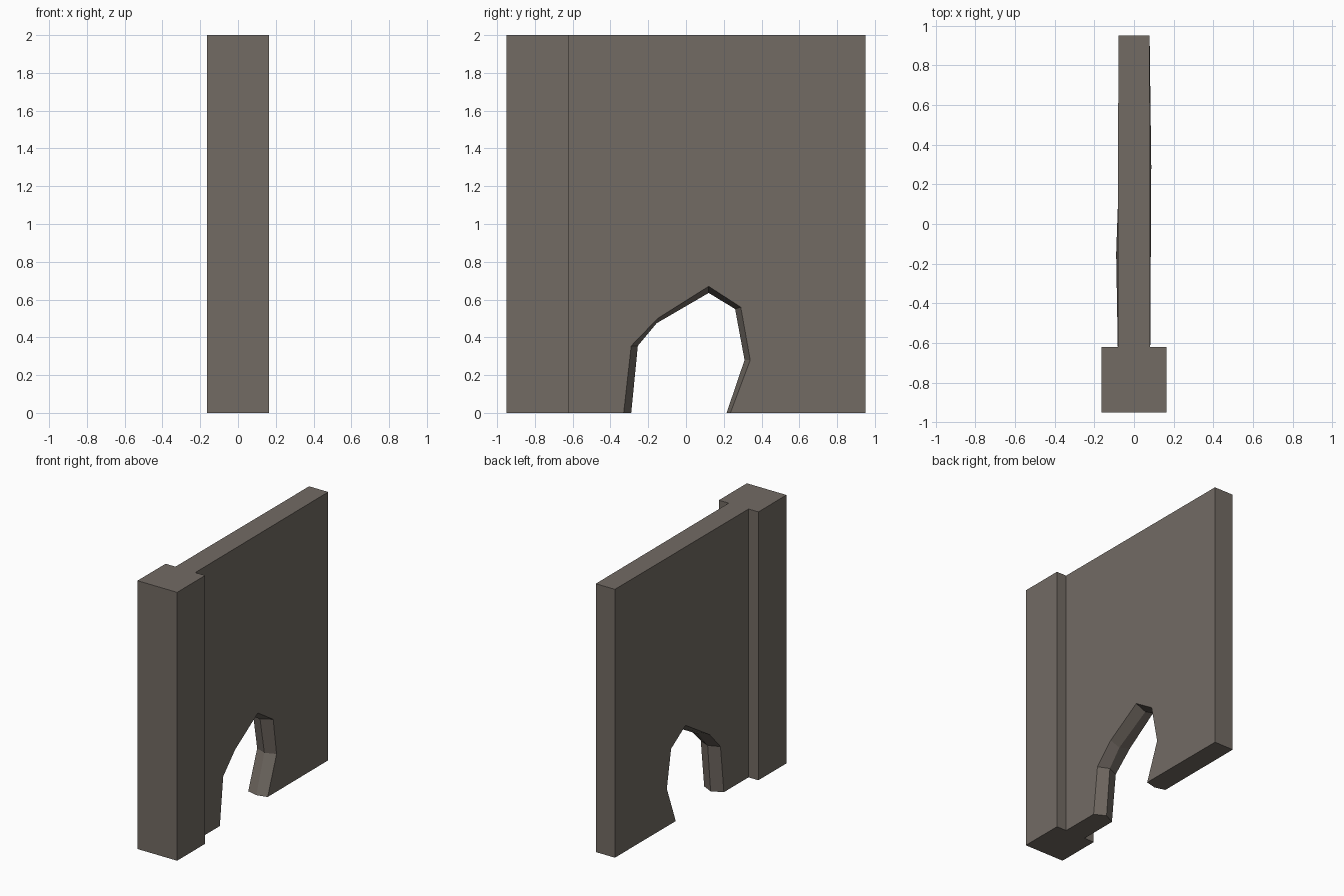
import bpy
import bmesh

if "Cube" in bpy.data.objects:
    bpy.data.objects.remove(bpy.data.objects["Cube"])

stone = bpy.data.materials.new("warm grey stone")
stone.diffuse_color = (0.17, 0.147, 0.127, 1)
stone.use_nodes = True
stone.node_tree.nodes["Principled BSDF"].inputs["Base Color"].default_value = stone.diffuse_color


def make_object(name, bm):
    bmesh.ops.recalc_face_normals(bm, faces=bm.faces)
    mesh = bpy.data.meshes.new(name)
    bm.to_mesh(mesh)
    bm.free()
    mesh.materials.append(stone)
    obj = bpy.data.objects.new(name, mesh)
    bpy.context.collection.objects.link(obj)
    return obj


# End pillar, thicker than the wall
bm = bmesh.new()
bmesh.ops.create_cube(bm, size=1)
for v in bm.verts:
    v.co = (v.co.x * 0.326, v.co.y * 0.33 - 0.785, v.co.z * 2 + 1)
make_object("end_pillar", bm)

# Wall panel with a broken opening: (y, z) profile on the faces and mid ridge
frame = [(0.95, 0), (0.95, 2), (-0.62, 2), (-0.62, 0)]
hole_rim = [(-0.33, 0), (-0.29, 0.355), (-0.15, 0.50), (0.12, 0.67),
            (0.29, 0.56), (0.34, 0.28), (0.235, 0)]
hole_ridge = [(-0.29, 0), (-0.255, 0.355), (-0.155, 0.475), (0.12, 0.635),
              (0.26, 0.55), (0.31, 0.28), (0.215, 0)]
# Rim corners that bulge slightly out of the wall, by side
bulge = {(-1, 6): 0.009, (1, 8): 0.007}


def section(bm, side, hole):
    ring = []
    for i, (y, z) in enumerate(frame + hole):
        half = 0.0806 - 0.002 * y + bulge.get((side, i), 0)
        ring.append(bm.verts.new((side * half, y, z)))
    return ring


bm = bmesh.new()
rings = [section(bm, -1, hole_rim), section(bm, 0, hole_ridge),
         section(bm, 1, hole_rim)]
for a, b in zip(rings, rings[1:]):
    for i in range(len(a)):
        j = (i + 1) % len(a)
        bm.faces.new((a[i], a[j], b[j], b[i]))
bm.faces.new(rings[0])
bm.faces.new(rings[2])
make_object("broken_wall", bm)
